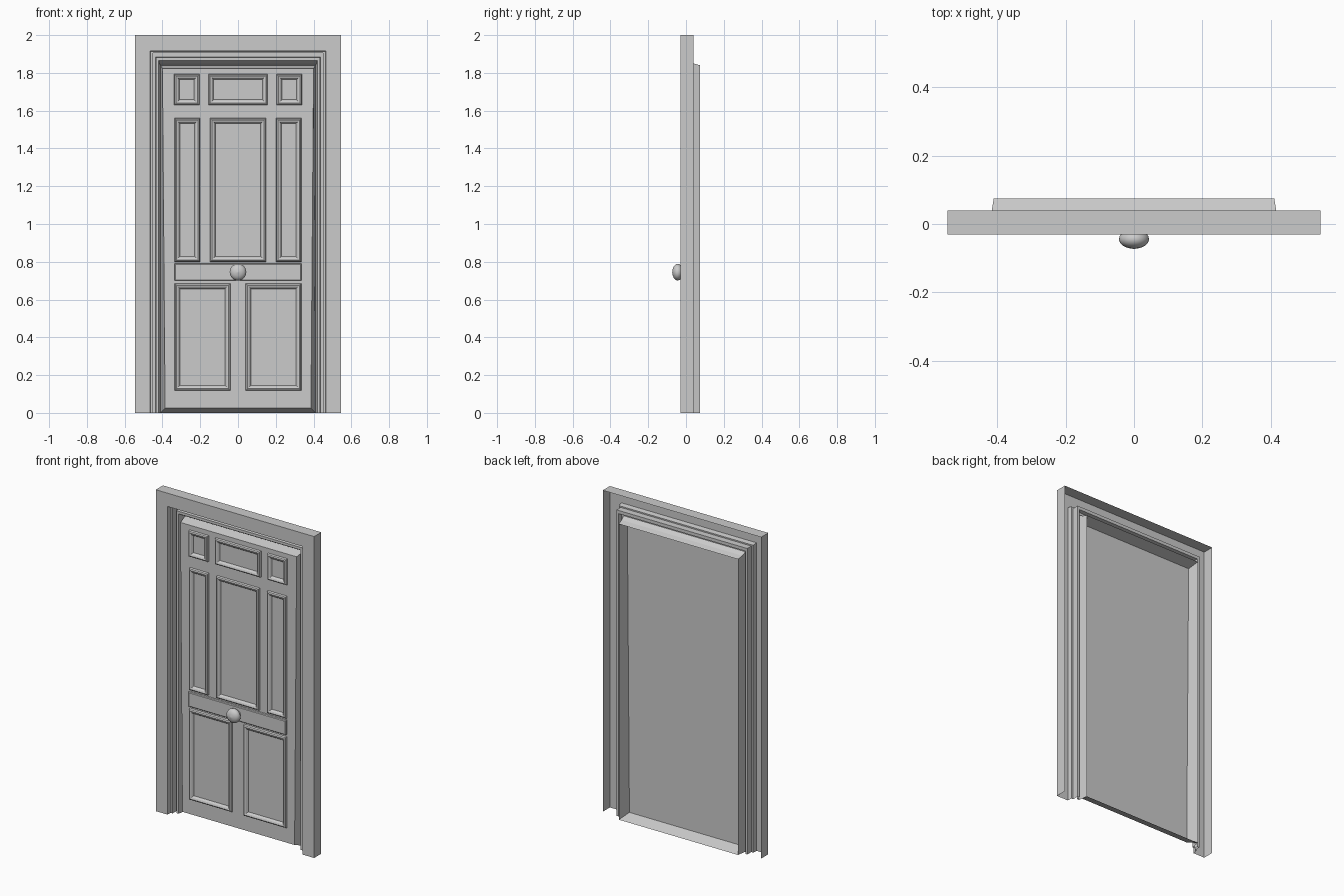
import bpy, bmesh, math

if "Cube" in bpy.data.objects:
    bpy.data.objects.remove(bpy.data.objects["Cube"])

DOOR_Y = 0.005


def make_object(name, bm):
    bmesh.ops.remove_doubles(bm, verts=bm.verts, dist=1e-5)
    bmesh.ops.recalc_face_normals(bm, faces=bm.faces)
    me = bpy.data.meshes.new(name)
    bm.to_mesh(me)
    bm.free()
    ob = bpy.data.objects.new(name, me)
    bpy.context.collection.objects.link(ob)
    return ob


def skin(bm, loops, closed):
    """Bridge consecutive loops of points with quads."""
    rows = [[bm.verts.new(p) for p in loop] for loop in loops]
    n = len(rows[0])
    for a, b in zip(rows, rows[1:]):
        for i in range(n if closed else n - 1):
            j = (i + 1) % n
            bm.faces.new((a[i], a[j], b[j], b[i]))
    return rows


def face_front(ob):
    """Open shells: make the front-facing faces point towards -y."""
    me = ob.data
    if sum(p.normal.y * p.area for p in me.polygons) > 0:
        me.flip_normals()


def raised(name, x0, x1, z0, z1, steps, cap=False):
    """Nested rectangles: steps are (inset, height above the door)."""
    bm = bmesh.new()
    loops = []
    for d, h in steps:
        y = DOOR_Y - h
        loops.append([(x0 + d, y, z0 + d), (x1 - d, y, z0 + d),
                      (x1 - d, y, z1 - d), (x0 + d, y, z1 - d)])
    rows = skin(bm, loops, True)
    if cap:
        bm.faces.new(rows[-1])
    ob = make_object(name, bm)
    face_front(ob)
    return ob


# Door frame: one moulded profile (half width, top height, depth) around three sides
profile = [(.545, 2.0, .04), (.545, 2.0, -.03), (.465, 1.917, -.03),
           (.462, 1.912, 0), (.45, 1.904, 0), (.45, 1.904, .04),
           (.436, 1.884, .04), (.434, 1.882, .015), (.42, 1.866, .015),
           (.416, 1.85, .04), (.41, 1.84, .075)]
bm = bmesh.new()
skin(bm, [[(-x, y, 0), (-x, y, z), (x, y, z), (x, y, 0)] for x, z, y in profile], False)
face_front(make_object("door_frame", bm))

# Door slab: shell open at the back, edges sloping to the front face
bm = bmesh.new()
rows = skin(bm, [
    [(-.41, .075, 0), (.41, .075, 0), (.41, .075, 1.84), (-.41, .075, 1.84)],
    [(-.386, DOOR_Y, .025), (.386, DOOR_Y, .025),
     (.4, DOOR_Y, 1.822), (-.4, DOOR_Y, 1.822)]], True)
bm.faces.new(rows[-1])
face_front(make_object("door_slab", bm))

# Panel mouldings
moulding = [(0, 0), (.003, .012), (.01, .016), (.02, .012), (.027, .003), (.028, 0)]
for side, s in (("left", -1), ("right", 1)):
    for part, a, b, z0, z1 in (("top", .204, .338, 1.63, 1.793),
                               ("middle", .202, .335, .80, 1.56),
                               ("bottom", .04, .335, .118, .685)):
        x0, x1 = sorted((s * a, s * b))
        raised(f"{part}_panel_moulding_{side}", x0, x1, z0, z1, moulding)
raised("top_panel_moulding_centre", -.157, .157, 1.63, 1.793, moulding)
raised("middle_panel_moulding_centre", -.148, .148, .80, 1.56, moulding)

# Lock rail plate
raised("lock_rail", -.335, .335, .70, .79, [(0, 0), (0, .012), (.004, .016)], True)

# Door knob: lathed around the y axis
knob = [(.026, DOOR_Y), (.024, -.018), (.034, -.026), (.042, -.035), (.044, -.045),
        (.041, -.055), (.032, -.064), (.018, -.070), (.0, -.073)]
n = 28
bm = bmesh.new()
skin(bm, [[(r * math.cos(2 * math.pi * i / n), y, .745 + r * math.sin(2 * math.pi * i / n))
           for i in range(n)] for r, y in knob[:-1]]
     + [[(1e-4 * math.cos(2 * math.pi * i / n), knob[-1][1],
          .745 + 1e-4 * math.sin(2 * math.pi * i / n)) for i in range(n)]], True)
ob = make_object("door_knob", bm)
face_front(ob)
bpy.context.view_layer.objects.active = ob
ob.select_set(True)
bpy.ops.object.shade_smooth_by_angle(angle=math.radians(40))
